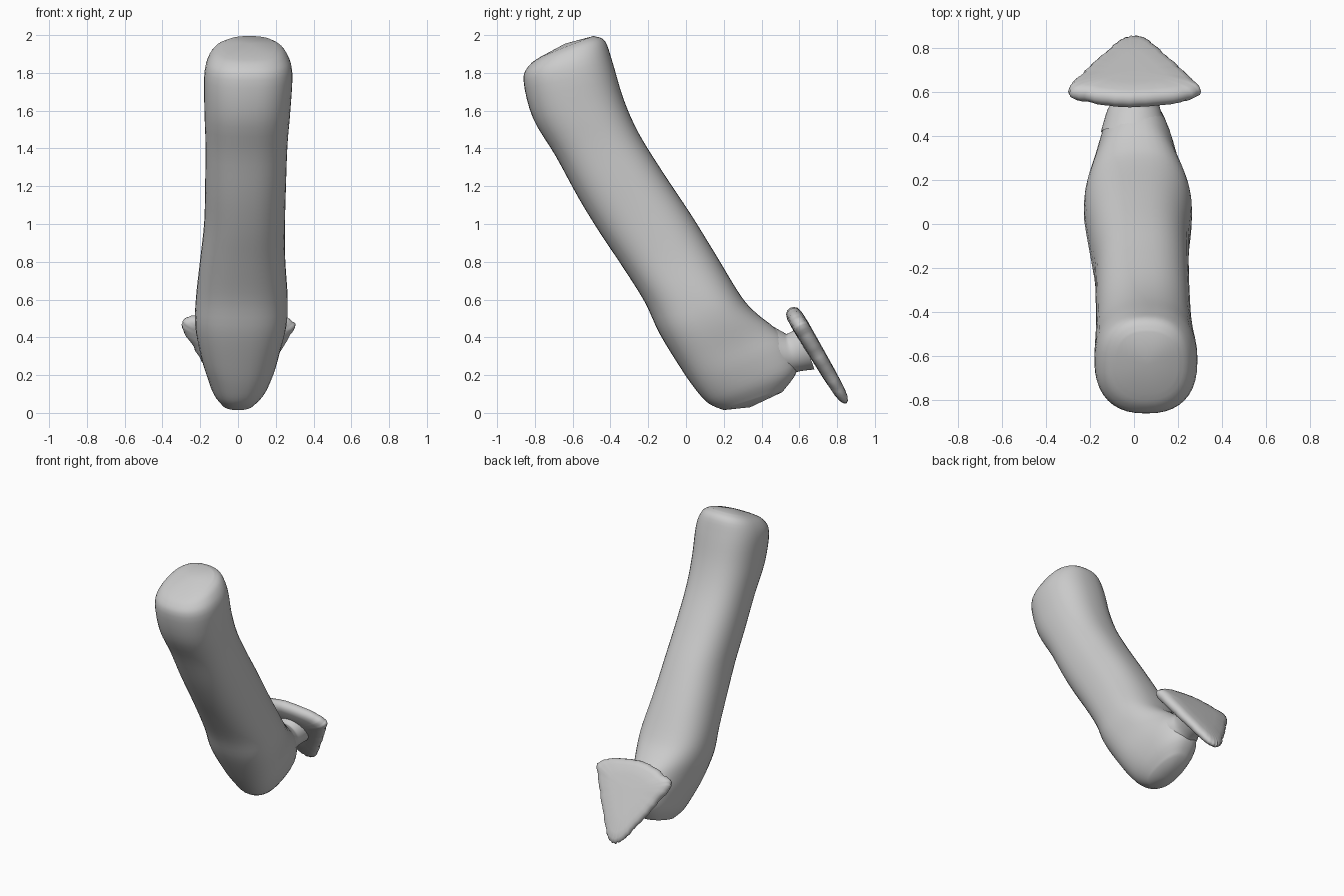
import bpy, bmesh, math, random
from mathutils import Vector

if "Cube" in bpy.data.objects:
    bpy.data.objects.remove(bpy.data.objects["Cube"])

random.seed(4)
N = 40


def catmull(rows, steps):
    out = []
    for i in range(len(rows) - 1):
        p = [rows[max(0, min(len(rows) - 1, i + j))] for j in (-1, 0, 1, 2)]
        for s in range(steps):
            t = s / steps
            out.append([0.5 * (2 * b + (c - a) * t + (2 * a - 5 * b + 4 * c - d) * t * t
                               + (3 * b - a - 3 * c + d) * t ** 3) for a, b, c, d in zip(*p)])
    return out + [list(rows[-1])]


def loft(name, rings, caps=None):
    bm = bmesh.new()
    vs = [[bm.verts.new(p) for p in r] for r in rings]
    n = len(vs[0])
    for a, b in zip(vs, vs[1:]):
        for i in range(n):
            j = (i + 1) % n
            bm.faces.new((a[i], a[j], b[j], b[i]))
    if caps:
        for ring, tip in zip((vs[0], vs[-1]), caps):
            c = bm.verts.new(tip)
            for i in range(n):
                bm.faces.new((ring[i], ring[(i + 1) % n], c))
    bmesh.ops.recalc_face_normals(bm, faces=bm.faces)
    me = bpy.data.meshes.new(name)
    bm.to_mesh(me)
    bm.free()
    for f in me.polygons:
        f.use_smooth = True
    ob = bpy.data.objects.new(name, me)
    bpy.context.collection.objects.link(ob)
    return ob


def section(ly, lz, ry, rz, cx, hw, k, e=2.4):
    # rounded cross-section spanning two silhouette points; k narrows the rear side
    L, R = Vector((cx, ly, lz)), Vector((cx, ry, rz))
    mid, half = (L + R) / 2, (R - L) / 2
    pts = []
    for i in range(N):
        a = 2 * math.pi * i / N
        c, s = math.cos(a), math.sin(a)
        u = math.copysign(abs(c) ** (2 / e), c)
        w = math.copysign(abs(s) ** (2 / e), s)
        pts.append(mid + half * u + Vector((hw * w * (1 - k * u), 0, 0)))
    return pts


# Leaning body: front point, rear point, x centre, half width, rear taper
body = [
    (-.77, 1.885, -.49, 1.995, .06, .14, 0),
    (-.83, 1.84, -.43, 1.97, .055, .195, 0),
    (-.86, 1.76, -.39, 1.86, .055, .232, 0),
    (-.81, 1.56, -.33, 1.66, .05, .228, 0),
    (-.69, 1.36, -.25, 1.48, .045, .217, 0),
    (-.57, 1.14, -.12, 1.27, .04, .214, 0),
    (-.46, .96, .02, 1.06, .035, .214, 0),
    (-.34, .78, .15, .85, .025, .225, 0),
    (-.22, .59, .29, .62, .02, .243, 0),
    (-.14, .42, .37, .53, .015, .24, .08),
    (-.03, .24, .47, .45, .01, .205, .15),
    (.05, .125, .555, .36, .01, .175, .12),
    (.12, .05, .59, .23, .005, .14, .05),
    (.20, .015, .51, .11, 0, .09, 0),
]
loft("body", [section(*r) for r in catmull(body, 4)],
     ((.06, -.64, 1.955), (0, .34, .03)))

# Short neck joining the body to the fin
neck = [(.40, .20, .44, .47, 0, .15, 0), (.53, .20, .51, .43, 0, .12, 0),
        (.60, .22, .54, .42, .01, .10, 0), (.68, .23, .60, .46, .01, .12, 0)]
loft("neck", [section(*r, 2) for r in catmull(neck, 4)])

# Fin: rough triangular plate leaning back, outline as (x, distance down the plate)
half = [(0, 0), (.12, .015), (.23, .05), (.285, .075), (.30, .11), (.275, .17),
        (.225, .26), (.18, .35), (.12, .45), (.07, .535), (.03, .575), (0, .585)]
outline = half + [(-x, s) for x, s in half[-2:0:-1]]
outline = catmull(outline + outline[:1], 4)[:-1]
outline = [(x * j, .22 + (s - .22) * j) for x, s in outline
           for j in [1 + random.uniform(-.018, .018)]]
down, out = Vector((0, .51, -.86)), Vector((0, .86, .51))
top = Vector((0, .55, .555))


def fin_ring(scale, h):
    pts = []
    for x, s in outline:
        x, s = x * scale, .22 + (s - .22) * scale
        pts.append(top + Vector((x, 0, 0)) + down * s + out * h * (1.15 - .6 * s))
    return pts


layers = [(.5, -.042), (.8, -.038), (.92, -.03), (.98, -.016), (1, 0),
          (.98, .016), (.92, .03), (.8, .038), (.5, .042)]
loft("fin", [fin_ring(*r) for r in layers],
     [top + down * .22 + out * h for h in (-.043, .043)])
